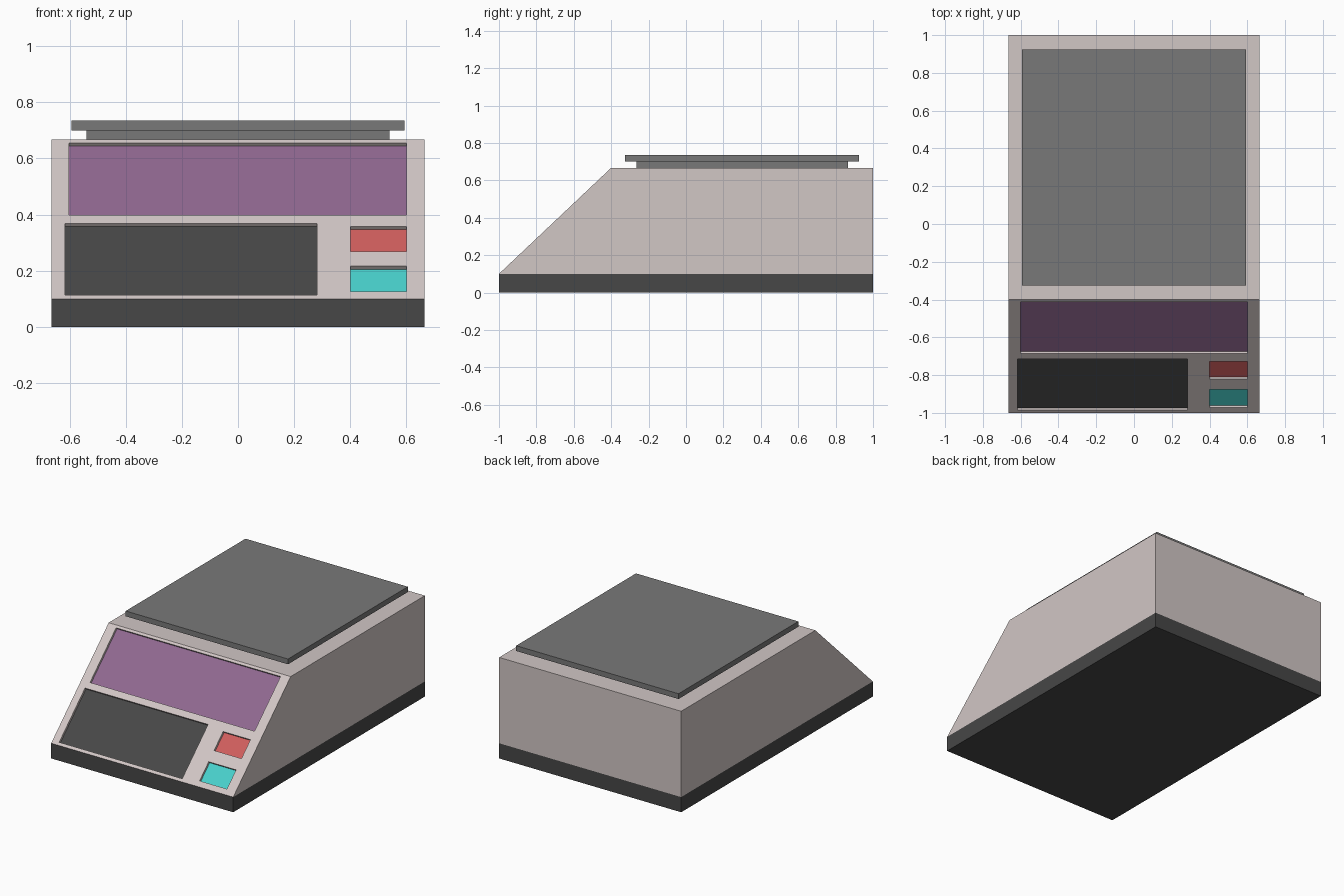
import bpy, bmesh
from mathutils import Vector, Matrix

if "Cube" in bpy.data.objects:
    bpy.data.objects.remove(bpy.data.objects["Cube"])

W = 0.665                       # half width
LOW = Vector((0, -1.0, 0.10))   # foot of the sloped front
TOP = Vector((0, -0.40, 0.667)) # head of the sloped front
UP = (TOP - LOW).normalized()
NORMAL = Vector((1, 0, 0)).cross(UP)
DEPTH = 0.015                   # how far the panels sit below the slope


def material(name, rgb):
    m = bpy.data.materials.new(name)
    m.diffuse_color = (*rgb, 1)
    m.use_nodes = True
    m.node_tree.nodes["Principled BSDF"].inputs["Base Color"].default_value = m.diffuse_color
    return m


def make_object(name, bm, mat=None):
    bmesh.ops.recalc_face_normals(bm, faces=bm.faces[:])
    me = bpy.data.meshes.new(name)
    bm.to_mesh(me)
    bm.free()
    ob = bpy.data.objects.new(name, me)
    bpy.context.collection.objects.link(ob)
    if mat:
        me.materials.append(mat)
    return ob


def add_box(bm, lo, hi, frame=Matrix()):
    lo, hi = Vector(lo), Vector(hi)
    size = Matrix.Diagonal((*(hi - lo), 1))
    bmesh.ops.create_cube(bm, size=1, matrix=frame @ Matrix.Translation((lo + hi) / 2) @ size)


def prism(name, profile, half, mat=None):
    """Side profile of (y, z) points, extruded across x."""
    bm = bmesh.new()
    face = bm.faces.new([bm.verts.new((-half, y, z)) for y, z in profile])
    ext = bmesh.ops.extrude_face_region(bm, geom=[face])
    verts = [v for v in ext["geom"] if isinstance(v, bmesh.types.BMVert)]
    bmesh.ops.translate(bm, verts=verts, vec=(2 * half, 0, 0))
    return make_object(name, bm, mat)


def box(name, lo, hi, mat=None, frame=Matrix()):
    bm = bmesh.new()
    add_box(bm, lo, hi, frame)
    return make_object(name, bm, mat)


shell = material("shell", (0.64, 0.57, 0.56))
black = material("black", (0.063, 0.063, 0.063))
steel = material("steel", (0.19, 0.19, 0.19))
purple = material("purple", (0.28, 0.138, 0.28))
red = material("red", (0.63, 0.113, 0.11))
teal = material("teal", (0.066, 0.63, 0.60))

# Base and wedge-fronted housing
box("base", (-W, -1, 0), (W, 1, 0.10), black)
body = prism("housing", [(-1, 0.10), (1, 0.10), (1, 0.667), (-0.40, 0.667)], W, shell)

# Weighing tray: riser and wider plate
box("tray_riser", (-0.54, -0.265, 0.667), (0.54, 0.865, 0.70), steel)
box("tray_plate", (-0.593, -0.325, 0.70), (0.593, 0.925, 0.735), steel)

# Recessed panels on the slope: name, x range, z range of the opening
panels = [
    ("display", -0.602, 0.60, 0.398, 0.655, purple),
    ("keypad", -0.617, 0.282, 0.114, 0.369, black),
    ("upper_button", 0.40, 0.60, 0.269, 0.358, red),
    ("lower_button", 0.40, 0.60, 0.126, 0.216, teal),
]
slope = Matrix.Translation(LOW) @ Matrix((Vector((1, 0, 0)), UP, NORMAL)).transposed().to_4x4()
cutter_bm = bmesh.new()
for name, x0, x1, z0, z1, mat in panels:
    v0, v1 = (z0 - LOW.z) / UP.z, (z1 - LOW.z) / UP.z
    add_box(cutter_bm, (x0, v0, -DEPTH - 0.005), (x1, v1, 0.05), slope)
    box(name, (x0, v0, -DEPTH - 0.005), (x1, v1, -DEPTH), mat, slope)

# Cut the recesses into the housing
cutter = make_object("recess_cutter", cutter_bm, shell)
cutter.hide_render = True
cutter.hide_viewport = True
cut = body.modifiers.new("recesses", "BOOLEAN")
cut.operation = "DIFFERENCE"
cut.solver = "EXACT"
cut.object = cutter
